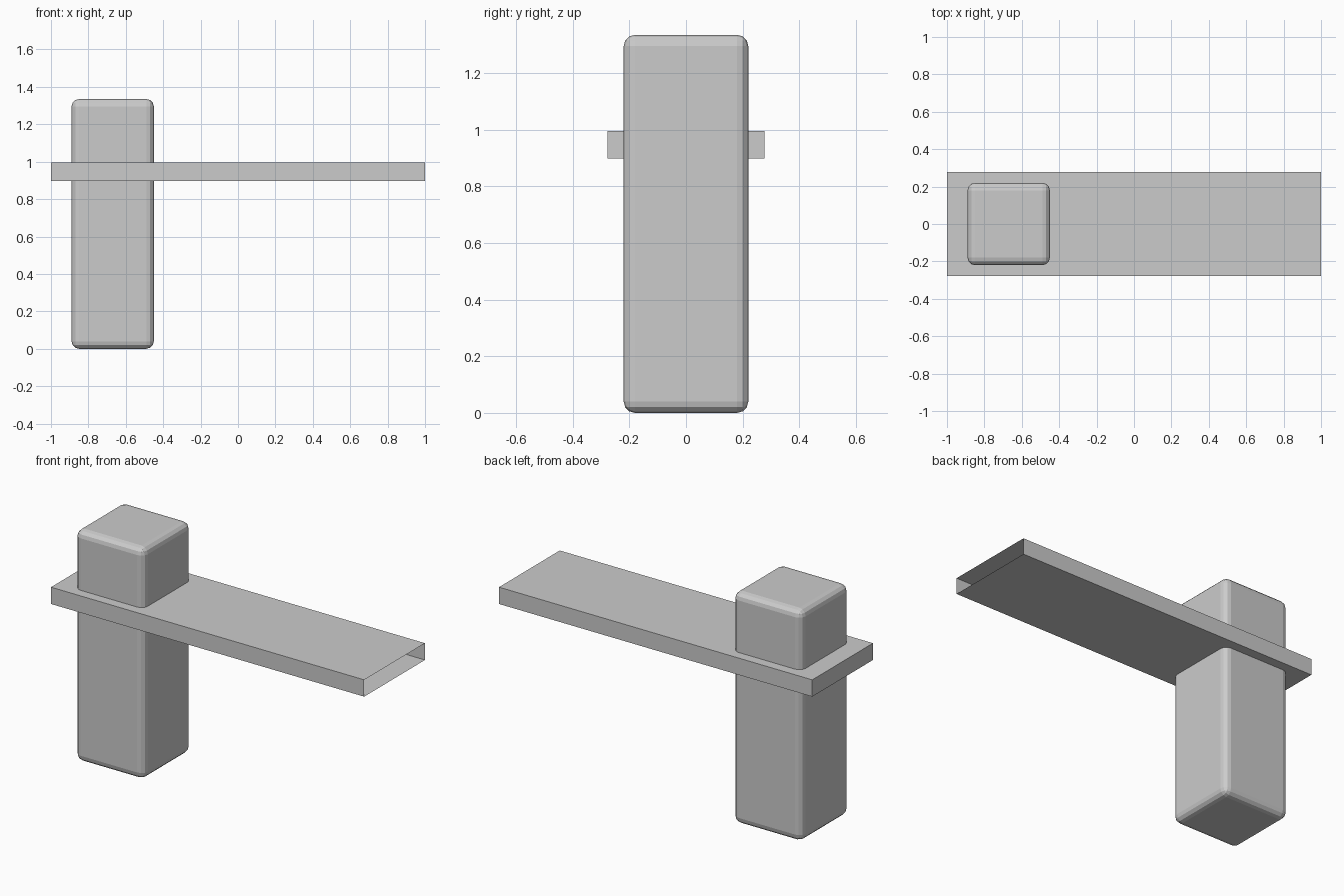
import bpy
import bmesh
from mathutils import Vector

default = bpy.data.objects.get("Cube")
if default:
    bpy.data.objects.remove(default, do_unlink=True)

# One plain grey for everything
grey = bpy.data.materials.new("light_grey")
grey.use_nodes = True
colour = (0.6, 0.6, 0.6, 1)
grey.diffuse_color = colour
grey.node_tree.nodes["Principled BSDF"].inputs["Base Color"].default_value = colour


def box(name, low, high, open_end=False):
    """Box between two corners; open_end leaves out the +x face."""
    low, high = Vector(low), Vector(high)
    bm = bmesh.new()
    bmesh.ops.create_cube(bm, size=1)
    bmesh.ops.scale(bm, vec=high - low, verts=bm.verts)
    if open_end:
        bm.normal_update()
        end = [f for f in bm.faces if f.normal.x > 0.5]
        bmesh.ops.delete(bm, geom=end, context="FACES")
    mesh = bpy.data.meshes.new(name)
    bm.to_mesh(mesh)
    bm.free()
    mesh.materials.append(grey)
    obj = bpy.data.objects.new(name, mesh)
    obj.location = (low + high) / 2
    bpy.context.collection.objects.link(obj)
    return obj


# Upright pillar with rounded edges
pillar = box("pillar", (-0.89, -0.22, 0), (-0.45, 0.22, 1.335))
bevel = pillar.modifiers.new("rounded_edges", "BEVEL")
bevel.width = 0.04
bevel.segments = 3

# Hollow horizontal slab, open at its far end
box("slab", (-1, -0.277, 0.898), (1, 0.277, 0.995), open_end=True)
